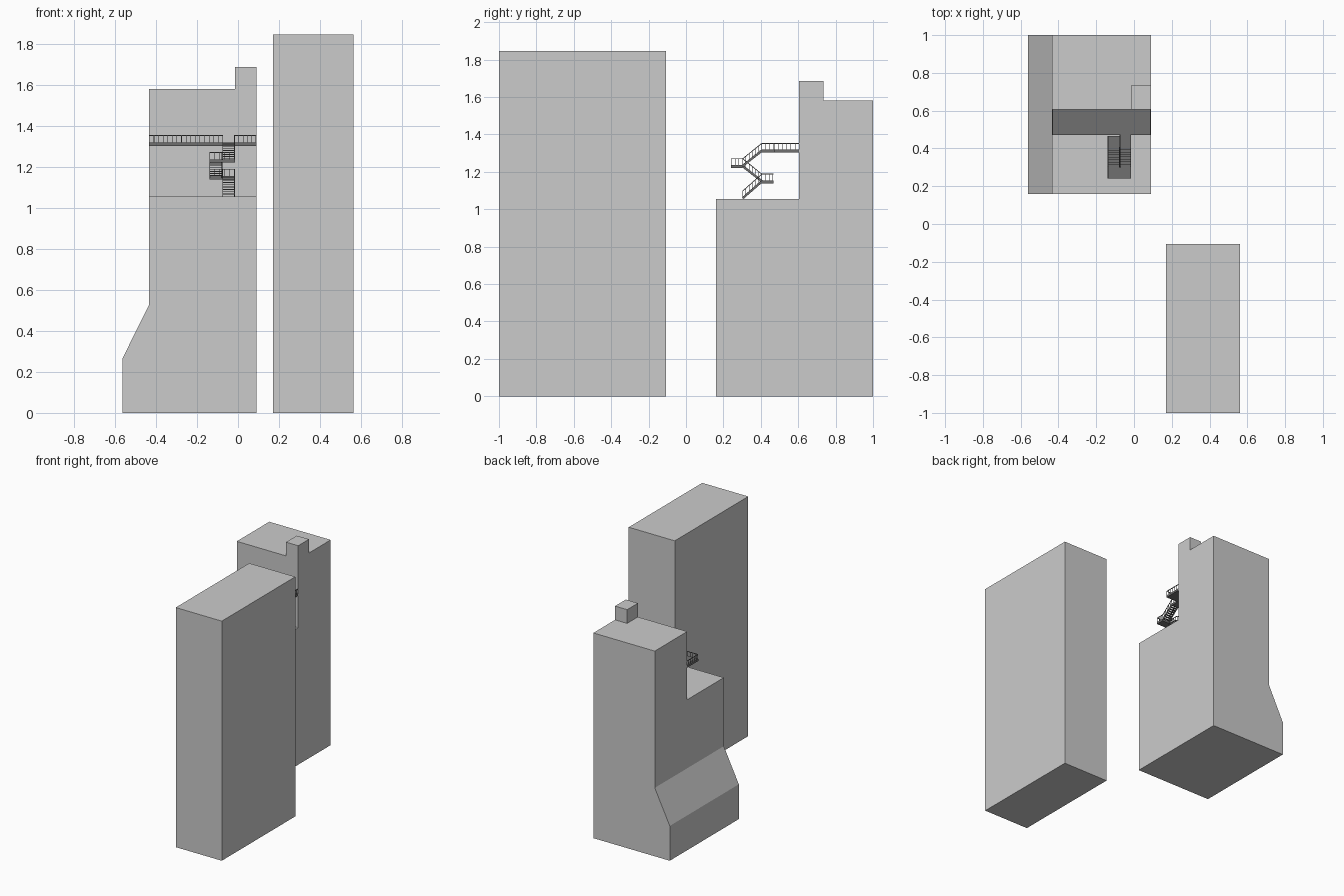
import bpy, bmesh
from mathutils import Vector, Matrix

if "Cube" in bpy.data.objects:
    bpy.data.objects.remove(bpy.data.objects["Cube"], do_unlink=True)


def material(name, value):
    mat = bpy.data.materials.new(name)
    mat.use_nodes = True
    colour = (value, value, value, 1)
    mat.diffuse_color = colour
    mat.node_tree.nodes["Principled BSDF"].inputs["Base Color"].default_value = colour
    return mat


concrete = material("light grey concrete", 0.6)
steel = material("dark grey steel", 0.16)


def finish(bm, name, mat):
    bmesh.ops.recalc_face_normals(bm, faces=bm.faces)
    mesh = bpy.data.meshes.new(name)
    bm.to_mesh(mesh)
    bm.free()
    mesh.materials.append(mat)
    obj = bpy.data.objects.new(name, mesh)
    bpy.context.collection.objects.link(obj)
    return obj


def add_box(bm, low, high):
    """Axis-aligned box between two corners."""
    low, high = Vector(low), Vector(high)
    verts = bmesh.ops.create_cube(bm, size=1)["verts"]
    size, mid = high - low, (low + high) / 2
    for v in verts:
        v.co = mid + Vector(c * s for c, s in zip(v.co, size))


def box(name, low, high, mat):
    bm = bmesh.new()
    add_box(bm, low, high)
    return finish(bm, name, mat)


def add_beam(bm, a, b, width, depth):
    """Bar of rectangular section running from a to b."""
    a, b = Vector(a), Vector(b)
    d = b - a
    turn = d.to_track_quat("Y", "Z").to_matrix().to_4x4()
    scale = Matrix.Diagonal((width, d.length, depth, 1))
    bmesh.ops.create_cube(bm, size=1,
                          matrix=Matrix.Translation((a + b) / 2) @ turn @ scale)


# Free-standing tower
box("tower", (0.17, -1, 0), (0.562, -0.106, 1.845), concrete)

# Stepped building: front profile, extruded to the back
LEFT, RIGHT, BACK, STEP = -0.434, 0.089, 1.0, 0.605
TERRACE, ROOF, TOP, TURRET_X = 1.055, 1.58, 1.686, -0.014
profile = [(-0.562, 0), (RIGHT, 0), (RIGHT, TOP), (TURRET_X, TOP),
           (TURRET_X, ROOF), (LEFT, ROOF), (LEFT, 0.527), (-0.562, 0.268)]
bm = bmesh.new()
face = bm.faces.new([bm.verts.new((x, 0.16, z)) for x, z in profile])
side = bmesh.ops.extrude_face_region(bm, geom=[face])["geom"]
for v in side:
    if isinstance(v, bmesh.types.BMVert):
        v.co.y = BACK
building = finish(bm, "stepped_building", concrete)

# Cut the front terrace and the roof behind the turret
cutters = [
    box("terrace_cutter", (-1, 0, TERRACE), (1, STEP, 2), concrete),
    box("roof_cutter", (-0.1, 0.736, ROOF), (1, 2, 2), concrete),
]
bpy.context.view_layer.objects.active = building
for cutter in cutters:
    cutter.hide_render = True
    mod = building.modifiers.new("cut", "BOOLEAN")
    mod.operation = "DIFFERENCE"
    mod.solver = "EXACT"
    mod.object = cutter
    bpy.ops.object.modifier_apply(modifier=mod.name)
for cutter in cutters:
    bpy.data.objects.remove(cutter, do_unlink=True)
bm = bmesh.new()
bm.from_mesh(building.data)
bmesh.ops.remove_doubles(bm, verts=bm.verts, dist=0.0001)
bmesh.ops.dissolve_limit(bm, angle_limit=0.01, verts=bm.verts, edges=bm.edges)
bm.to_mesh(building.data)
bm.free()

# Walkway and landings
FLOOR = 0.016
X0, X1, X2 = -0.14, -0.076, -0.015      # stair lanes
Y0, Y1, Y2, Y3 = 0.24, 0.303, 0.405, 0.47
Z_WALK, Z_UP, Z_LOW = 1.318, 1.236, 1.154
bm = bmesh.new()
add_box(bm, (LEFT, Y3, Z_WALK - FLOOR), (RIGHT, STEP, Z_WALK))
add_box(bm, (X1, Y2, Z_WALK - FLOOR), (X2, Y3, Z_WALK))
finish(bm, "walkway", steel)
box("upper_landing", (X0, Y0, Z_UP - FLOOR), (X2, Y1, Z_UP), steel)
box("lower_landing", (X0, Y2, Z_LOW - FLOOR), (X2, Y3 - 0.003, Z_LOW), steel)

# Railings: top bar with evenly spaced posts
HEIGHT, BAR = 0.036, 0.004
rails = bmesh.new()


def rail(a, b):
    a, b = Vector(a), Vector(b)
    up = Vector((0, 0, HEIGHT - BAR / 2))
    add_beam(rails, a + up, b + up, BAR, BAR)
    count = max(2, round((b - a).length / 0.022))
    for i in range(count + 1):
        p = a.lerp(b, i / count)
        r = BAR / 3
        add_box(rails, p - Vector((r, r, 0.004)), p + Vector((r, r, HEIGHT - BAR / 2)))


E = BAR / 2
for end, lane in ((LEFT + E, X1), (RIGHT - E, X2)):
    inner = lane + E if lane == X1 else lane - E
    rail((end, Y3 + E, Z_WALK), (inner, Y3 + E, Z_WALK))
    rail((end, Y3 + E, Z_WALK), (end, STEP, Z_WALK))
    rail((inner, Y2, Z_WALK), (inner, Y3, Z_WALK))
for y_outer, y_inner, z in ((Y0 + E, Y1, Z_UP), (Y3 - 0.003 - E, Y2, Z_LOW)):
    rail((X0 + E, y_outer, z), (X2 - E, y_outer, z))
    for x in (X0 + E, X2 - E):
        rail((x, y_outer, z), (x, y_inner, z))


# Stair flights: treads between two stringers, with sloping rails
def flight(name, xa, xb, top, bottom, steps=8):
    (ya, za), (yb, zb) = top, bottom
    bm = bmesh.new()
    dy, dz = (yb - ya) / steps, (zb - za) / steps
    for i in range(steps):
        y, z = ya + dy * i, za + dz * (i + 0.5)
        add_box(bm, (xa, min(y, y + dy), z - 0.004), (xb, max(y, y + dy), z))
    for x in (xa + E, xb - E):
        add_beam(bm, (x, ya, za - 0.006), (x, yb, zb - 0.004), BAR, 0.012)
        rail((x, ya, za), (x, yb, zb))
    finish(bm, name, steel)


flight("upper_flight", X1, X2, (Y2, Z_WALK), (Y1, Z_UP))
flight("middle_flight", X0, X1, (Y1, Z_UP), (Y2, Z_LOW))
flight("lower_flight", X1, X2, (Y2, Z_LOW), (Y1, TERRACE + 0.008))
finish(rails, "railings", steel)
